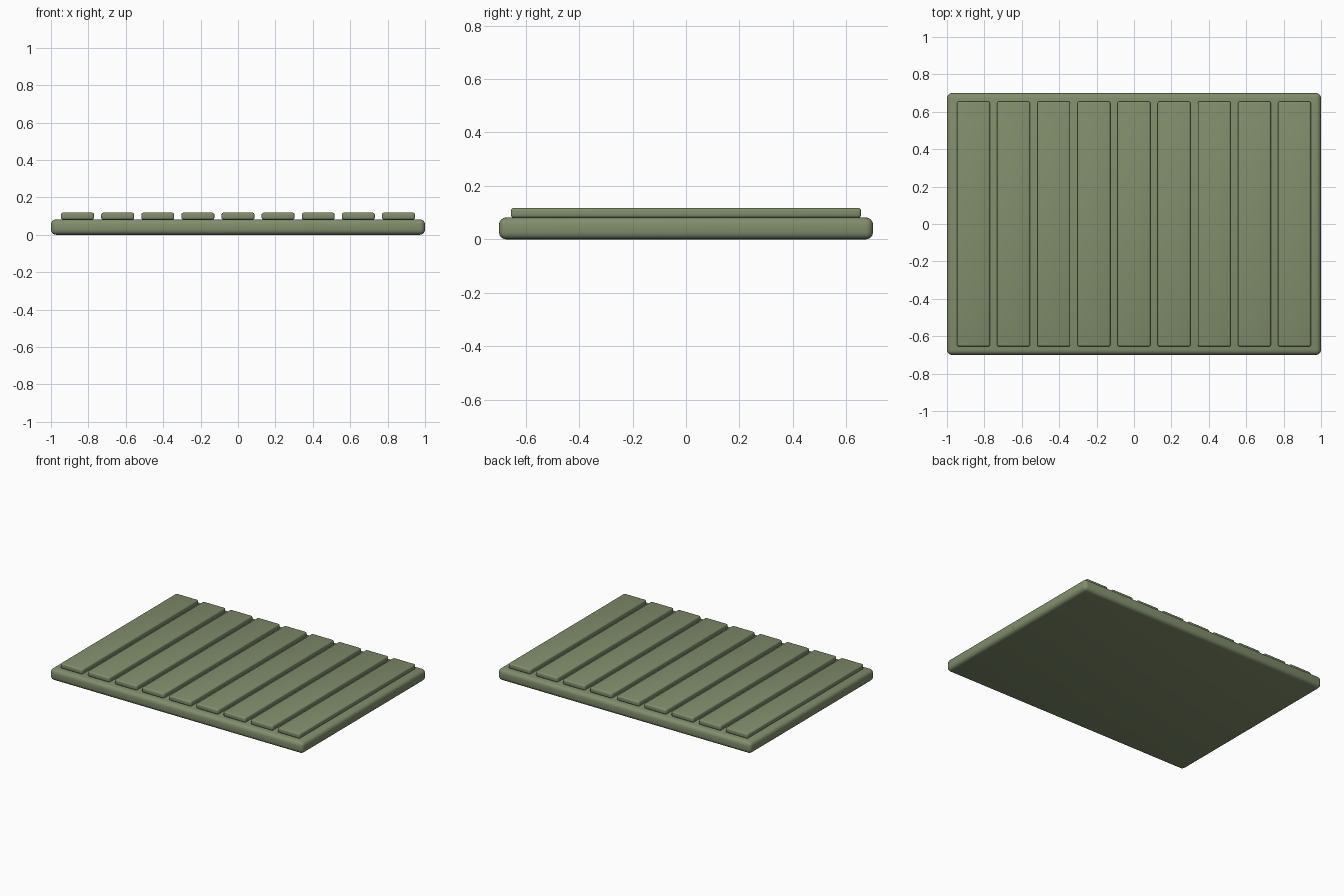
import bpy, math

if "Cube" in bpy.data.objects:
    bpy.data.objects.remove(bpy.data.objects["Cube"])

mat = bpy.data.materials.new("olive_green")
mat.diffuse_color = (0.22, 0.27, 0.15, 1)
mat.use_nodes = True
mat.node_tree.nodes["Principled BSDF"].inputs["Base Color"].default_value = mat.diffuse_color


def rounded_box(name, size, centre, radius, segments):
    bpy.ops.mesh.primitive_cube_add(size=1, location=centre)
    ob = bpy.context.object
    ob.name = name
    ob.scale = size
    bpy.ops.object.transform_apply(location=False, rotation=False, scale=True)
    bev = ob.modifiers.new("rounded_edges", "BEVEL")
    bev.width = radius
    bev.segments = segments
    bev.limit_method = "NONE"
    bpy.ops.object.modifier_apply(modifier=bev.name)
    bpy.ops.object.shade_smooth_by_angle(angle=math.radians(35))
    ob.data.materials.append(mat)
    return ob


# Base slab
rounded_box("base_panel", (2.0, 1.4, 0.082), (0, 0, 0.041), 0.027, 4)

# Nine raised slats running front to back
count, pitch = 9, 0.2145
for i in range(count):
    x = (i - (count - 1) / 2) * pitch
    rounded_box(f"slat_{i + 1}", (0.176, 1.31, 0.037), (x, 0, 0.0995), 0.01, 3)
